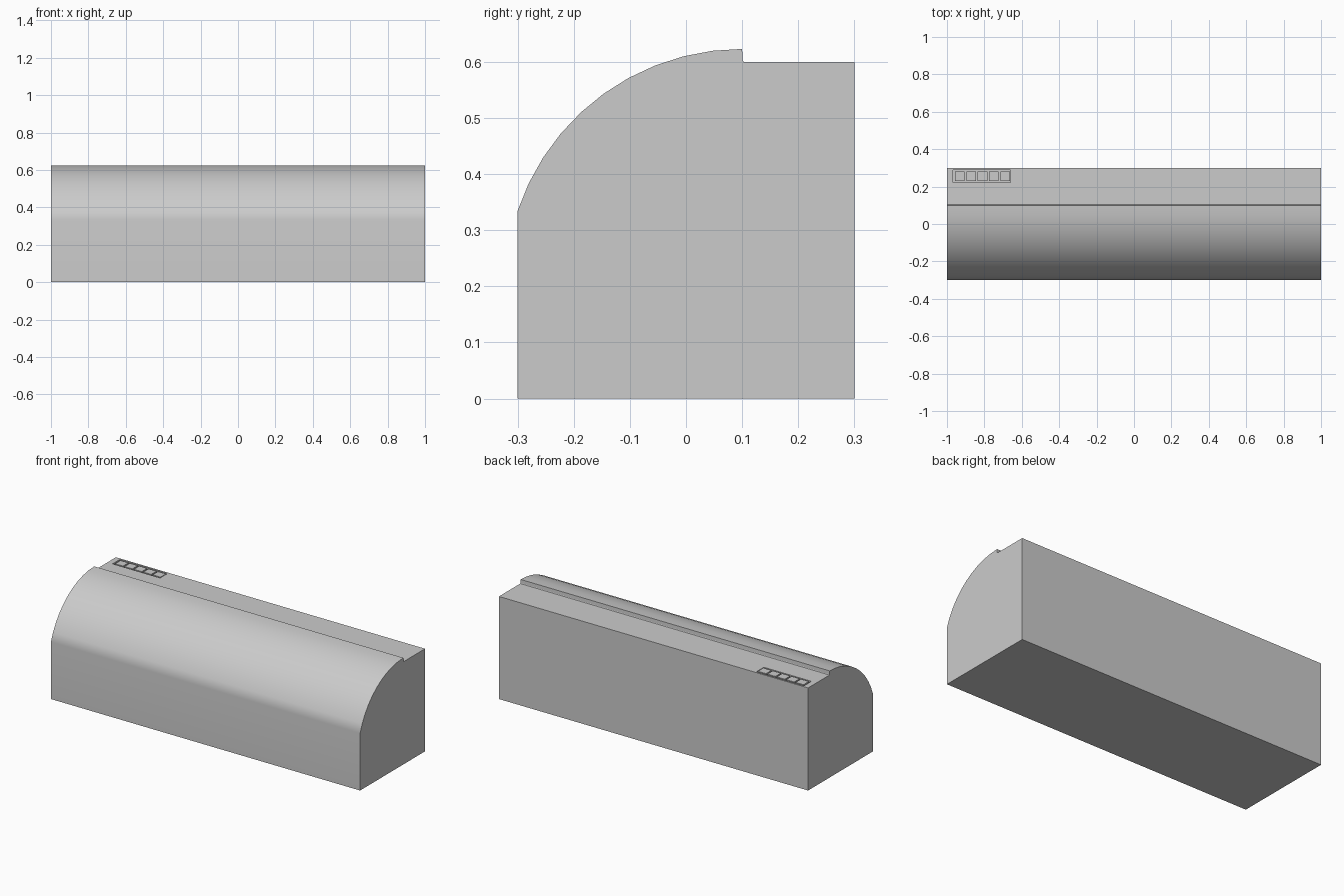
import bpy
import bmesh
from math import sin, cos, asin, radians

default = bpy.data.objects.get("Cube")
if default:
    bpy.data.objects.remove(default, do_unlink=True)

grey = bpy.data.materials.new("plain_grey")
grey.use_nodes = True
COLOUR = (0.6, 0.6, 0.6, 1)
grey.diffuse_color = COLOUR
grey.node_tree.nodes["Principled BSDF"].inputs["Base Color"].default_value = COLOUR


def finish(name, bm):
    bmesh.ops.recalc_face_normals(bm, faces=bm.faces)
    mesh = bpy.data.meshes.new(name)
    bm.to_mesh(mesh)
    bm.free()
    mesh.materials.append(grey)
    obj = bpy.data.objects.new(name, mesh)
    bpy.context.collection.objects.link(obj)
    return obj


def box(name, x0, x1, y0, y1, z0, z1):
    bm = bmesh.new()
    bmesh.ops.create_cube(bm, size=1)
    for v in bm.verts:
        v.co.x = x1 if v.co.x > 0 else x0
        v.co.y = y1 if v.co.y > 0 else y0
        v.co.z = z1 if v.co.z > 0 else z0
    return finish(name, bm)


# Body: side profile with a rounded front, extruded along the length
TOP, DECK, R, STEP_Y, STEPS = 0.623, 0.6, 0.4217, 0.1, 10
sweep = asin(0.4 / R)
profile = [(0.3, 0), (0.3, DECK), (STEP_Y + 0.003, DECK), (STEP_Y + 0.001, DECK + 0.003)]
for i in range(STEPS + 1):
    a = sweep * i / STEPS
    profile.append((STEP_Y - R * sin(a), TOP - R + R * cos(a)))
profile.append((-0.3, 0))

bm = bmesh.new()
face = bm.faces.new([bm.verts.new((-1, y, z)) for y, z in profile])
ext = bmesh.ops.extrude_face_region(bm, geom=[face])
for v in ext["geom"]:
    if isinstance(v, bmesh.types.BMVert):
        v.co.x = 1
body = finish("body", bm)

# Shallow pocket in the rear deck
cutter = box("pocket_cutter", -0.967, -0.659, 0.222, 0.29, DECK - 0.015, DECK + 0.01)
cutter.hide_render = True
cut = body.modifiers.new("pocket", "BOOLEAN")
cut.operation = "DIFFERENCE"
cut.object = cutter
bpy.context.view_layer.objects.active = body
body.select_set(True)
cutter.select_set(False)
bpy.ops.object.modifier_apply(modifier=cut.name)
bpy.data.objects.remove(cutter, do_unlink=True)

# Smooth front curve, flat large faces
bpy.ops.object.shade_smooth_by_angle(angle=radians(30))
weighted = body.modifiers.new("weighted_normals", "WEIGHTED_NORMAL")
weighted.keep_sharp = True

# Row of five square buttons in the pocket
for i in range(5):
    x = -0.957 + 0.0606 * i
    box(f"button_{i + 1}", x, x + 0.0515, 0.231, 0.281, DECK - 0.016, DECK)
